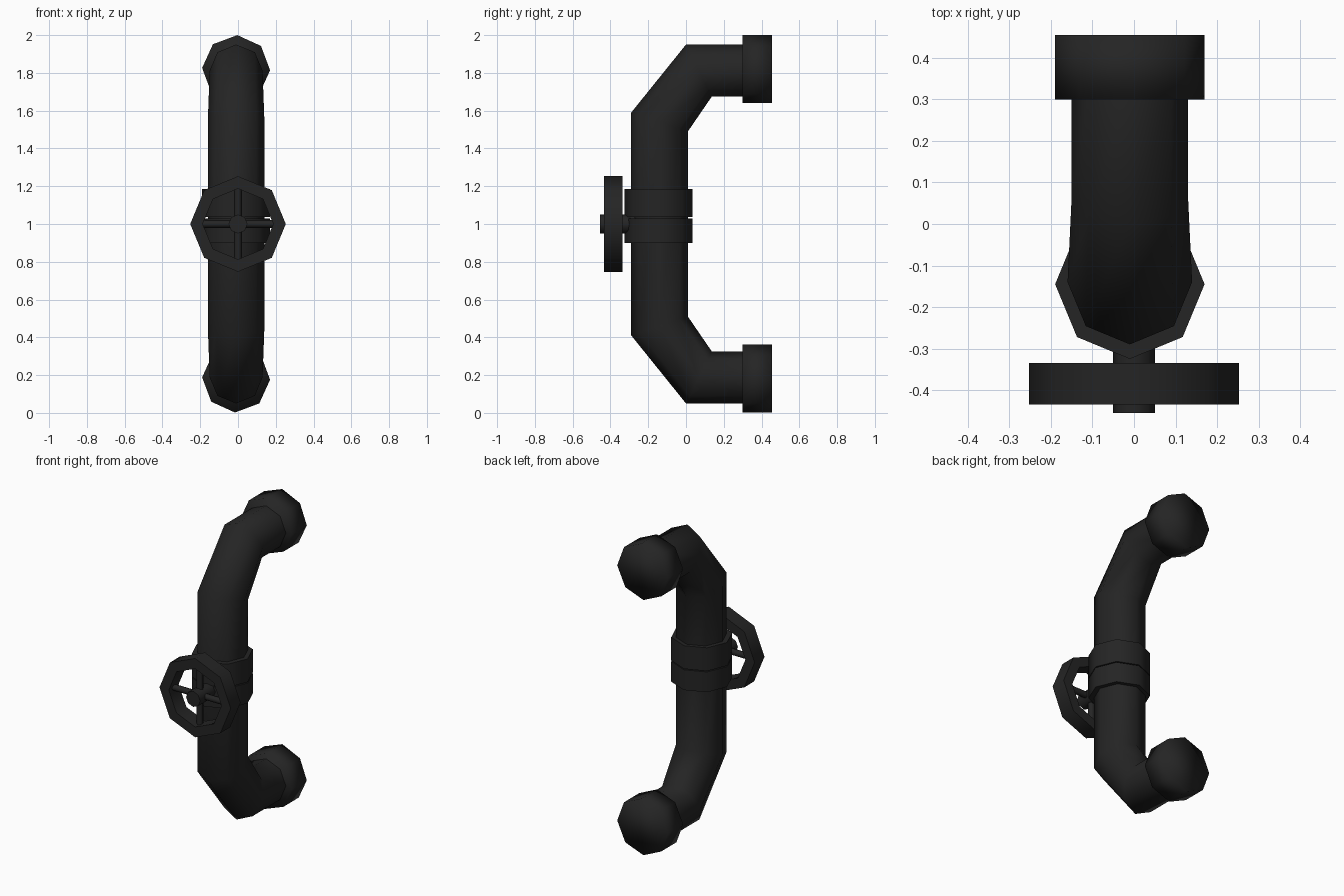
import bpy, bmesh, math
from mathutils import Vector

if "Cube" in bpy.data.objects:
    bpy.data.objects.remove(bpy.data.objects["Cube"])

SIDES = 8
CX, CY = -0.01, -0.145            # axis of the vertical pipe
WHEEL_Z = 1.0

black = bpy.data.materials.new("black iron")
black.diffuse_color = (0.018, 0.018, 0.018, 1)
black.use_nodes = True
black.node_tree.nodes["Principled BSDF"].inputs["Base Color"].default_value = black.diffuse_color


def finish(name, bm, angle=None):
    bmesh.ops.recalc_face_normals(bm, faces=bm.faces)
    me = bpy.data.meshes.new(name)
    bm.to_mesh(me)
    bm.free()
    ob = bpy.data.objects.new(name, me)
    bpy.context.collection.objects.link(ob)
    me.materials.append(black)
    bpy.ops.object.select_all(action='DESELECT')
    ob.select_set(True)
    bpy.context.view_layer.objects.active = ob
    if angle is None:
        bpy.ops.object.shade_smooth()
    else:
        bpy.ops.object.shade_smooth_by_angle(angle=math.radians(angle))
    return ob


def loft(name, rings, angle=None, turn=0.0, closed=False):
    """Skin octagon rings, each given as (centre, u axis, v axis)."""
    bm = bmesh.new()
    loops = []
    for c, u, v in rings:
        c, u, v = Vector(c), Vector(u), Vector(v)
        angles = [turn + 2 * math.pi * i / SIDES for i in range(SIDES)]
        loops.append([bm.verts.new(c + u * math.cos(a) + v * math.sin(a)) for a in angles])
    pairs = list(zip(loops, loops[1:]))
    if closed:
        pairs.append((loops[-1], loops[0]))
    else:
        bm.faces.new(loops[0])
        bm.faces.new(loops[-1])
    for a, b in pairs:
        for i in range(SIDES):
            j = (i + 1) % SIDES
            bm.faces.new((a[i], a[j], b[j], b[i]))
    return finish(name, bm, angle)


def rod(name, p, q, r, angle=None, turn=0.0):
    """Straight octagonal rod between two points."""
    d = (Vector(q) - Vector(p)).normalized()
    u = Vector((1, 0, 0)) if abs(d.x) < 0.9 else Vector((0, 1, 0))
    v = u.cross(d) if d.y > 0 or d.z > 0 or d.x > 0 else d.cross(u)
    return loft(name, [(p, u * r, v * r), (q, u * r, v * r)], angle, turn)


# Main pipe: mitred bends at top and bottom, mirrored about z = 1
upper = [((CX, 0.32, 1.812), 0.14, (0, 0, 0.138)),
         ((CX, 0.068, 1.812), 0.14, (0, -0.068, 0.138)),
         ((CX, -0.14, 1.54), 0.15, (0, -0.15, 0.05))]
rings = [(c, (w, 0, 0), v) for c, w, v in upper]
rings += [((c[0], c[1], 2 - c[2]), (w, 0, 0), (0, v[1], -v[2])) for c, w, v in reversed(upper)]
loft("pipe", rings, 60)

# End flanges against the wall
for name, z in (("upper_flange", 1.82), ("lower_flange", 0.182)):
    rod(name, (CX, 0.30, z), (CX, 0.455, z), 0.18, turn=math.radians(-2))

# Two collars around the valve
for name, z0, z1 in (("lower_collar", 0.90, 1.03), ("upper_collar", 1.036, 1.185)):
    rod(name, (CX, CY, z0), (CX, CY, z1), 0.18, 60)

# Valve stem
rod("valve_stem", (0, -0.455, WHEEL_Z), (0, -0.25, WHEEL_Z), 0.05, 60)

# Hand wheel rim: rectangular section swept around an octagon
profile = [(0.253, -0.435), (0.253, -0.335), (0.187, -0.335), (0.187, -0.435)]
loft("wheel_rim", [((0, y, WHEEL_Z), (r, 0, 0), (0, 0, r)) for r, y in profile], 60, closed=True)

# Crossed spokes
rod("spoke_horizontal", (-0.2, -0.385, WHEEL_Z), (0.2, -0.385, WHEEL_Z), 0.02, 60)
rod("spoke_vertical", (0, -0.385, WHEEL_Z - 0.2), (0, -0.385, WHEEL_Z + 0.2), 0.02, 60)
